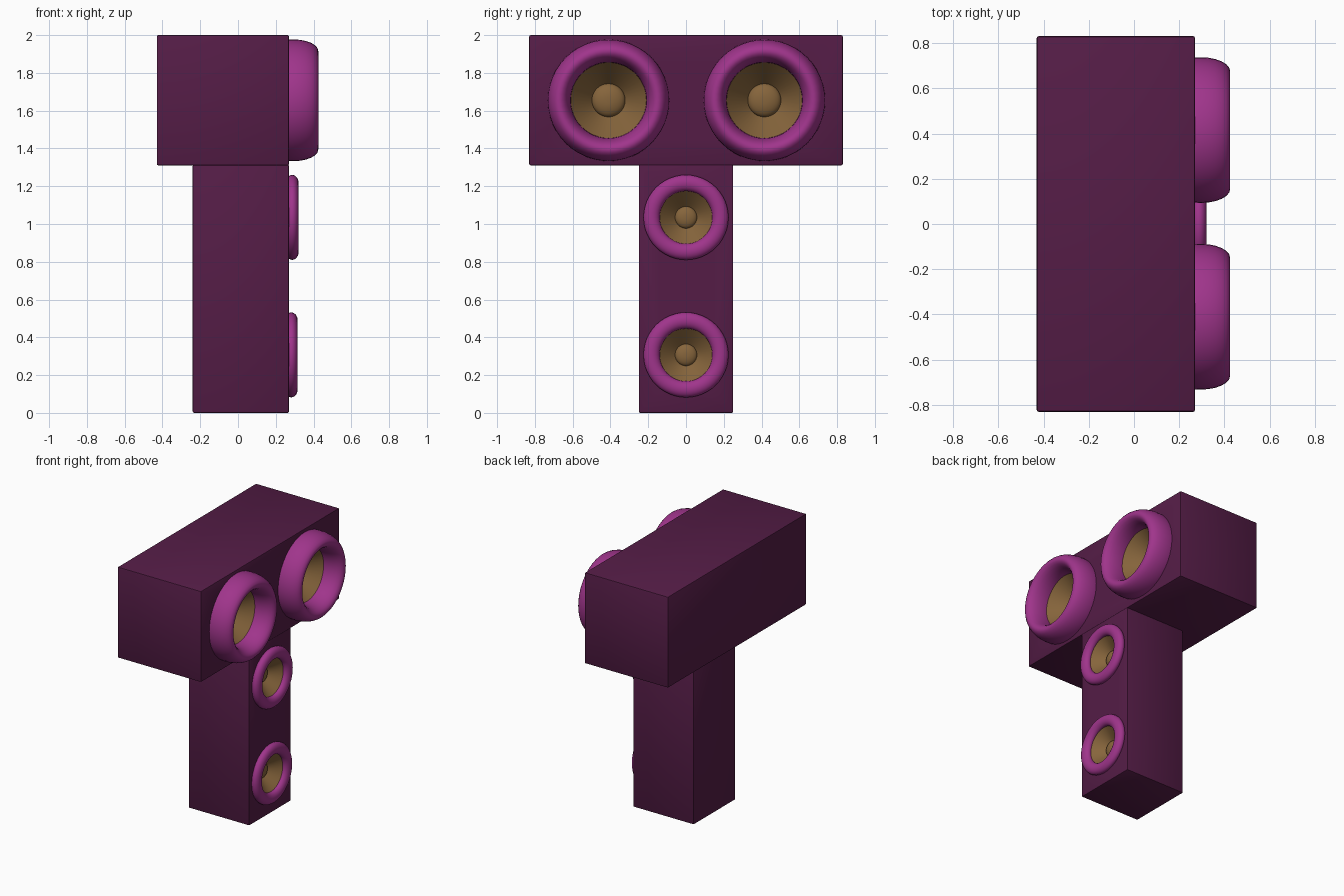
import bpy, bmesh
from math import sin, cos, pi, radians
from mathutils import Matrix

if "Cube" in bpy.data.objects:
    bpy.data.objects.remove(bpy.data.objects["Cube"])

FACE_X = 0.27  # plane of the speaker baffle


def material(name, rgb):
    m = bpy.data.materials.new(name)
    m.diffuse_color = (*rgb, 1)
    m.use_nodes = True
    m.node_tree.nodes["Principled BSDF"].inputs["Base Color"].default_value = m.diffuse_color
    return m


BODY = material("dark_purple", (0.09, 0.012, 0.062))
RING = material("bright_purple", (0.35, 0.035, 0.26))
CONE = material("tan", (0.24, 0.13, 0.045))


def make_object(name, bm, mat):
    bmesh.ops.recalc_face_normals(bm, faces=bm.faces)
    me = bpy.data.meshes.new(name)
    bm.to_mesh(me)
    bm.free()
    ob = bpy.data.objects.new(name, me)
    bpy.context.collection.objects.link(ob)
    if mat:
        me.materials.append(mat)
    return ob


def smooth(ob, angle=40):
    bpy.ops.object.select_all(action='DESELECT')
    ob.select_set(True)
    bpy.context.view_layer.objects.active = ob
    bpy.ops.object.shade_smooth_by_angle(angle=radians(angle))


def box(name, lo, hi):
    bm = bmesh.new()
    bmesh.ops.create_cube(bm, size=1)
    for v in bm.verts:
        v.co = [(a + b) / 2 + c * (b - a) for a, b, c in zip(lo, hi, v.co)]
    bmesh.ops.bevel(bm, geom=bm.edges[:], offset=0.008, segments=2,
                    profile=0.5, affect='EDGES')
    return make_object(name, bm, BODY)


def lathe(name, profile, y, z, mat, closed=False, steps=48):
    """Revolve (x, radius) points around an axis parallel to x."""
    bm = bmesh.new()
    rings = [[bm.verts.new((x, y + r * cos(2 * pi * i / steps),
                            z + r * sin(2 * pi * i / steps)))
              for i in range(steps)] for x, r in profile]
    pairs = list(zip(rings, rings[1:]))
    if closed:
        pairs.append((rings[-1], rings[0]))
    for a, b in pairs:
        for i in range(steps):
            j = (i + 1) % steps
            bm.faces.new((a[i], a[j], b[j], b[i]))
    if not closed:
        bm.faces.new(rings[-1])
    ob = make_object(name, bm, mat)
    # cone opens towards +x
    if not closed and ob.data.polygons[-1].normal.x < 0:
        ob.data.flip_normals()
    smooth(ob)
    return ob


def cut_hole(body, y, z, r, depth):
    bm = bmesh.new()
    bmesh.ops.create_cone(bm, cap_ends=True, segments=48, radius1=r, radius2=r,
                          depth=depth * 2,
                          matrix=Matrix.Translation((FACE_X, y, z))
                          @ Matrix.Rotation(pi / 2, 4, 'Y'))
    cutter = make_object("hole_cutter", bm, None)
    cutter.hide_render = True
    mod = body.modifiers.new("hole", 'BOOLEAN')
    mod.operation = 'DIFFERENCE'
    mod.solver = 'EXACT'
    mod.object = cutter
    bpy.context.view_layer.objects.active = body
    bpy.ops.object.modifier_apply(modifier=mod.name)
    bpy.data.objects.remove(cutter)


def speaker(name, body, y, z, r_mid, r_thick, x_mid, x_thick, r_cap, depth):
    r_in = r_mid - r_thick
    cut_hole(body, y, z, r_in + 0.01, depth + 0.02)
    # rounded surround
    n = 24
    lathe(name + "_surround",
          [(x_mid + x_thick * sin(2 * pi * i / n), r_mid + r_thick * cos(2 * pi * i / n))
           for i in range(n)], y, z, RING, closed=True)
    # concave cone with a domed dust cap
    back = FACE_X - depth
    profile = [(x_mid, r_in + 0.006), (back, r_cap)]
    for k in range(1, 7):
        t = k / 7 * pi / 2
        profile.append((back + 0.45 * r_cap * sin(t), r_cap * cos(t)))
    lathe(name + "_cone", profile, y, z, CONE)


# cabinets
top = box("top_cabinet", (-0.43, -0.83, 1.31), (FACE_X, 0.83, 2.0))
column = box("column_cabinet", (-0.24, -0.25, 0.0), (FACE_X, 0.25, 1.315))

# large and small speakers
for side, y in (("left", -0.41), ("right", 0.415)):
    speaker("large_speaker_" + side, top, y, 1.655, 0.261, 0.061, 0.295, 0.13, 0.088, 0.12)
for level, z, x in (("upper", 1.035, 0.287), ("lower", 0.307, 0.282)):
    speaker("small_speaker_" + level, column, 0, z, 0.182, 0.043, x, 0.034, 0.058, 0.07)

smooth(top, 30)
smooth(column, 30)
